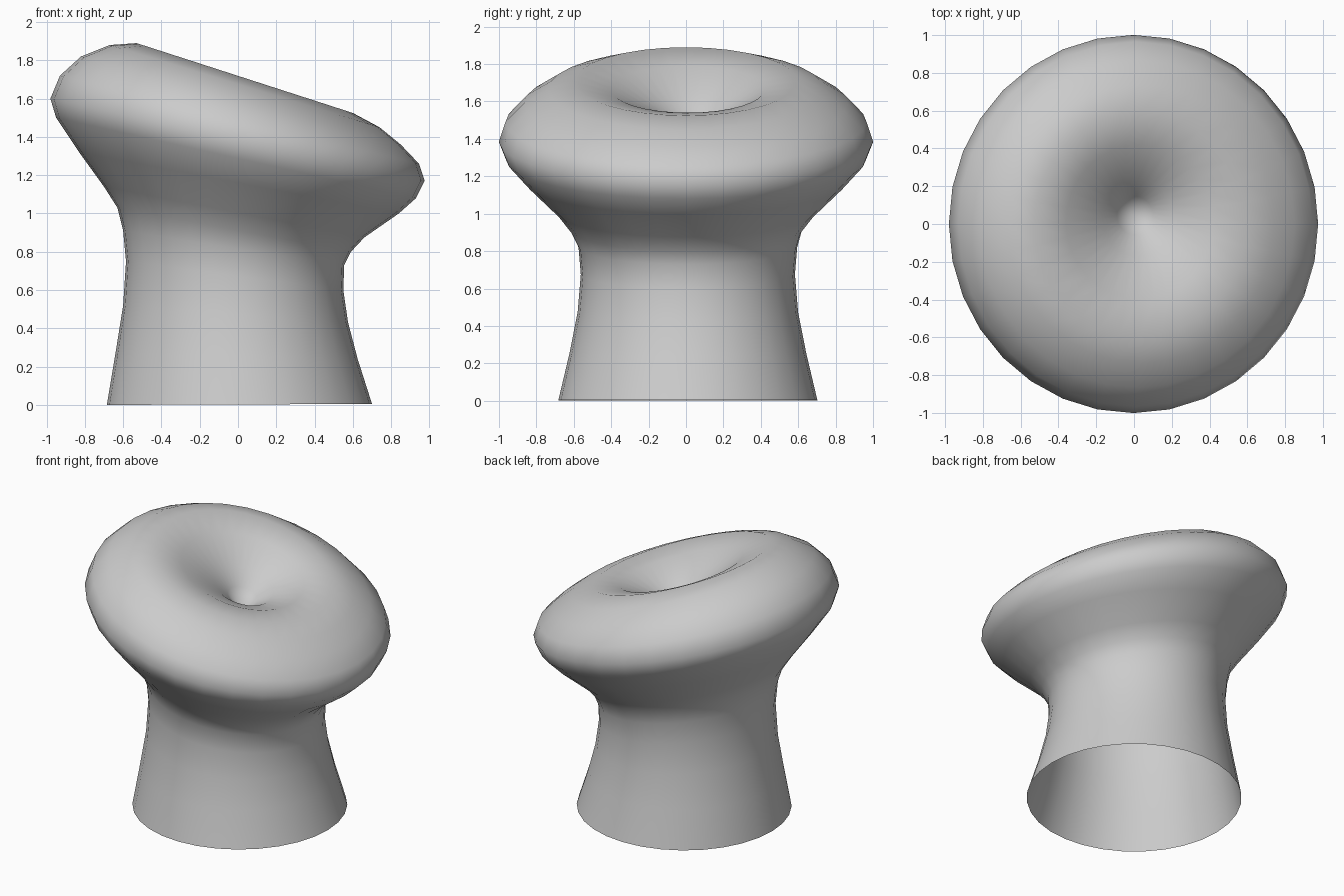
import bpy, bmesh
from math import sin, cos, pi, hypot

if "Cube" in bpy.data.objects:
    bpy.data.objects.remove(bpy.data.objects["Cube"])

SEGMENTS = 32

# Each ring: left x, left z, right x, right z, y offset; tilt grows with height
rings = [
    # flared stem, open below
    (-0.685, 0.00, 0.70, 0.005, 0.01),
    (-0.64, 0.27, 0.625, 0.24, 0.01),
    (-0.60, 0.52, 0.575, 0.43, 0.01),
    (-0.585, 0.75, 0.55, 0.60, 0.01),
    (-0.60, 0.91, 0.555, 0.73, 0.01),
    (-0.63, 1.03, 0.59, 0.80, 0.0),
    # tilted cap
    (-0.70, 1.14, 0.66, 0.875, 0.0),
    (-0.83, 1.32, 0.84, 1.00, 0.0),
    (-0.95, 1.50, 0.93, 1.08, 0.0),
    (-0.98, 1.60, 0.975, 1.17, 0.0),
    (-0.93, 1.72, 0.945, 1.26, 0.0),
    (-0.82, 1.82, 0.85, 1.36, 0.0),
    (-0.67, 1.88, 0.74, 1.45, 0.0),
    (-0.53, 1.89, 0.60, 1.525, 0.0),
    # funnel-shaped hollow
    (-0.36, 1.79, 0.42, 1.54, 0.01),
    (-0.17, 1.61, 0.21, 1.485, 0.03),
    (-0.09, 1.50, 0.10, 1.43, 0.045),
]
apex = (0.0, 0.05, 1.37)


def add_ring(bm, xl, zl, xr, zr, cy):
    hx, hz = (xr - xl) / 2, (zr - zl) / 2
    r = hypot(hx, hz)
    verts = []
    for i in range(SEGMENTS):
        a = 2 * pi * i / SEGMENTS
        verts.append(bm.verts.new(((xl + xr) / 2 + hx * cos(a),
                                   cy + r * sin(a),
                                   (zl + zr) / 2 + hz * cos(a))))
    return verts


bm = bmesh.new()
loops = [add_ring(bm, *ring) for ring in rings]
for low, high in zip(loops, loops[1:]):
    for i in range(SEGMENTS):
        j = (i + 1) % SEGMENTS
        bm.faces.new((low[i], low[j], high[j], high[i]))

# Close the hollow at its point
tip = bm.verts.new(apex)
for i in range(SEGMENTS):
    bm.faces.new((loops[-1][i], loops[-1][(i + 1) % SEGMENTS], tip))

for f in bm.faces:
    f.smooth = True
mesh = bpy.data.meshes.new("tilted_cap_stem")
bm.to_mesh(mesh)
bm.free()
obj = bpy.data.objects.new("tilted_cap_stem", mesh)
bpy.context.collection.objects.link(obj)
